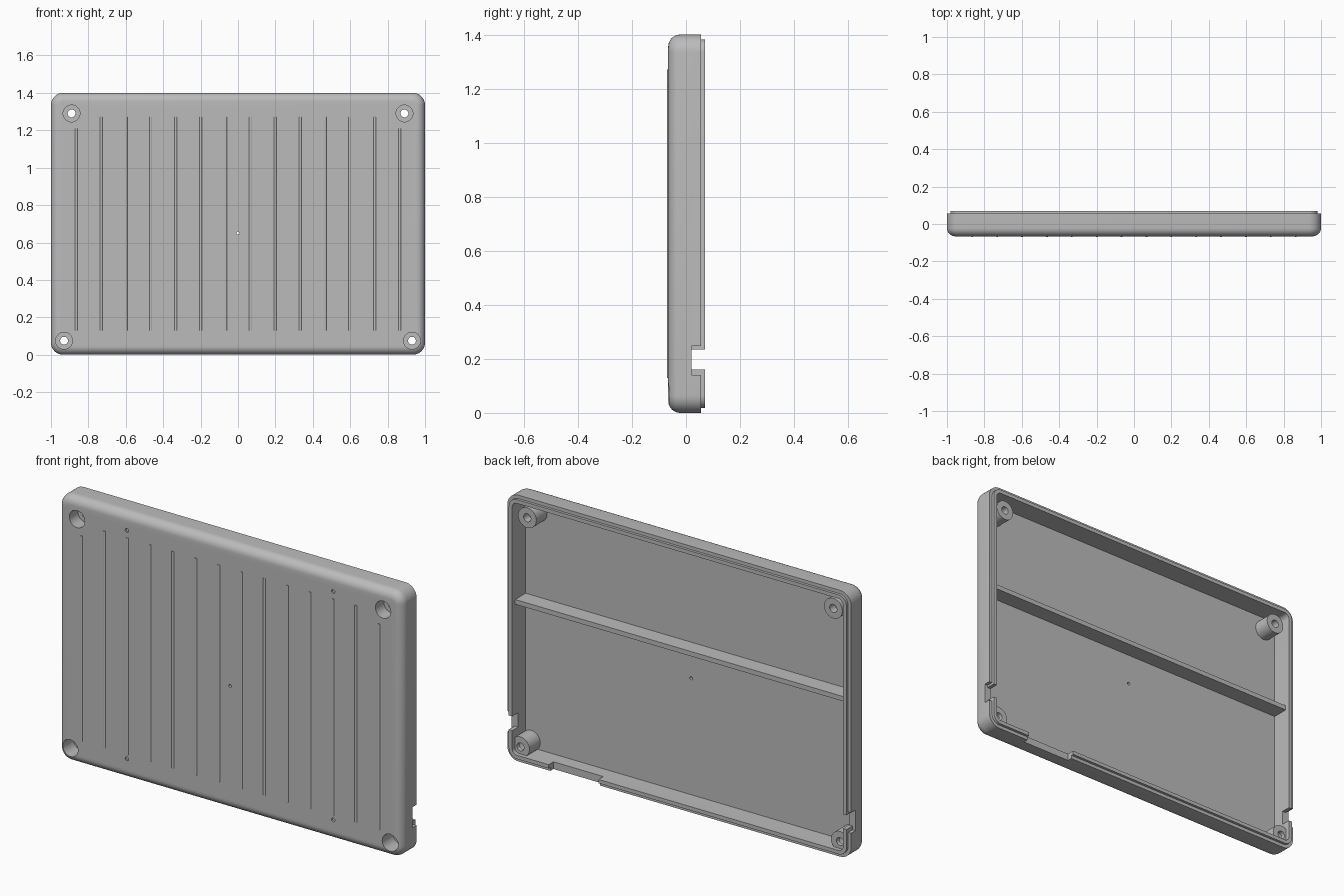
import bpy, bmesh, math
from mathutils import Matrix, Vector

cube = bpy.data.objects.get("Cube")
if cube:
    bpy.data.objects.remove(cube, do_unlink=True)

W, H = 1.0, 1.4            # half width, full height
FRONT, RIM, LIP = -0.066, 0.056, 0.07
CORNER, FILLET = 0.065, 0.045

grey = bpy.data.materials.new("plain_grey")
grey.use_nodes = True
grey.diffuse_color = (0.5, 0.5, 0.5, 1)
grey.node_tree.nodes["Principled BSDF"].inputs["Base Color"].default_value = (0.5, 0.5, 0.5, 1)


def finish(name, bm):
    bmesh.ops.recalc_face_normals(bm, faces=bm.faces)
    mesh = bpy.data.meshes.new(name)
    bm.to_mesh(mesh)
    bm.free()
    mesh.materials.append(grey)
    ob = bpy.data.objects.new(name, mesh)
    bpy.context.collection.objects.link(ob)
    return ob


def box(name, lo, hi):
    lo, hi = Vector(lo), Vector(hi)
    bm = bmesh.new()
    bmesh.ops.create_cube(bm, size=1, matrix=Matrix.Translation((lo + hi) / 2)
                          @ Matrix.Diagonal((*(hi - lo), 1)))
    return finish(name, bm)


def rod(name, x, z, r, y0, y1, segments=32):
    """Cylinder running along y."""
    bm = bmesh.new()
    bmesh.ops.create_cone(bm, cap_ends=True, segments=segments, radius1=r, radius2=r, depth=y1 - y0,
                          matrix=Matrix.Translation((x, (y0 + y1) / 2, z))
                          @ Matrix.Rotation(math.pi / 2, 4, 'X'))
    return finish(name, bm)


def combine(target, tool, operation):
    mod = target.modifiers.new("cut", 'BOOLEAN')
    mod.operation, mod.solver, mod.object = operation, 'EXACT', tool
    bpy.context.view_layer.objects.active = target
    bpy.ops.object.modifier_apply(modifier=mod.name)
    bpy.data.objects.remove(tool, do_unlink=True)


def smooth(ob):
    bpy.ops.object.select_all(action='DESELECT')
    ob.select_set(True)
    bpy.context.view_layer.objects.active = ob
    bpy.ops.object.shade_smooth_by_angle(angle=math.radians(30))


def loop(bm, inset, y, steps=8):
    """Rounded rectangle, inset from the outline, at depth y."""
    r = CORNER - inset
    verts = []
    for quarter, (sx, sz) in enumerate([(1, 1), (-1, 1), (-1, -1), (1, -1)]):
        for i in range(steps + 1):
            a = (quarter + i / steps) * math.pi / 2
            verts.append(bm.verts.new((sx * (W - CORNER) + r * math.cos(a), y,
                                       H / 2 + sz * (H / 2 - CORNER) + r * math.sin(a))))
    return verts


# Tray: rounded front edge, side, stepped rim with raised lip, then the cavity
profile = []
for i in range(9):
    a = i / 8 * math.pi / 2
    profile.append((FILLET * (1 - math.sin(a)), FRONT + FILLET * (1 - math.cos(a))))
profile += [(0, RIM), (0.018, RIM), (0.018, LIP), (0.038, LIP), (0.038, -0.042)]
bm = bmesh.new()
loops = [loop(bm, *p) for p in profile]
for a, b in zip(loops, loops[1:]):
    for i in range(len(a)):
        j = (i + 1) % len(a)
        bm.faces.new((a[i], a[j], b[j], b[i]))
bm.faces.new(loops[0])
bm.faces.new(loops[-1])
case = finish("tray_shell", bm)

# Screw posts and the stiffening rib
screws = [(s * x, z, depth) for s in (-1, 1) for x, z, depth in ((0.89, 1.29, 0.005), (0.93, 0.075, 0.025))]
for x, z, depth in screws:
    combine(case, rod("screw_post", x, z, 0.053, -0.046, 0.048), 'UNION')
combine(case, box("cross_rib", (-0.975, -0.055, 0.815), (0.975, 0.045, 0.84)), 'UNION')

# Counterbored screw holes
for x, z, depth in screws:
    combine(case, rod("counterbore", x, z, 0.045, -0.1, depth), 'DIFFERENCE')
    combine(case, rod("screw_hole", x, z, 0.021, -0.1, 0.1), 'DIFFERENCE')

# Pin hole and shallow dimples on the front
combine(case, rod("pin_hole", 0, 0.65, 0.008, -0.1, 0.0, 16), 'DIFFERENCE')
for x in (-0.6, 0.6):
    for z in (0.107, 1.308):
        combine(case, rod("dimple", x, z, 0.01, -0.1, FRONT + 0.008, 16), 'DIFFERENCE')

# Cable notches through both side walls, wider on the outside
for s in (-1, 1):
    for inner, z0, z1 in ((0.94, 0.16, 0.235), (0.982, 0.14, 0.248)):
        x0, x1 = sorted((s * inner, s * 1.1))
        combine(case, box("side_notch", (x0, 0.02, z0), (x1, 0.1, z1)), 'DIFFERENCE')

# Stepped opening in the bottom wall
combine(case, box("bottom_notch", (0.46, 0.03, -0.1), (0.75, 0.1, 0.06)), 'DIFFERENCE')
smooth(case)

# Half-round grip ridges on the front
for i in range(14):
    x = (i - 6.5) * 0.133
    top = 1.21 if i in (0, 13) else 1.27
    bm = bmesh.new()
    bmesh.ops.create_cone(bm, cap_ends=True, segments=16, radius1=0.008, radius2=0.008,
                          depth=top - 0.13, matrix=Matrix.Translation((x, -0.062, (top + 0.13) / 2)))
    smooth(finish(f"grip_ridge_{i + 1}", bm))
